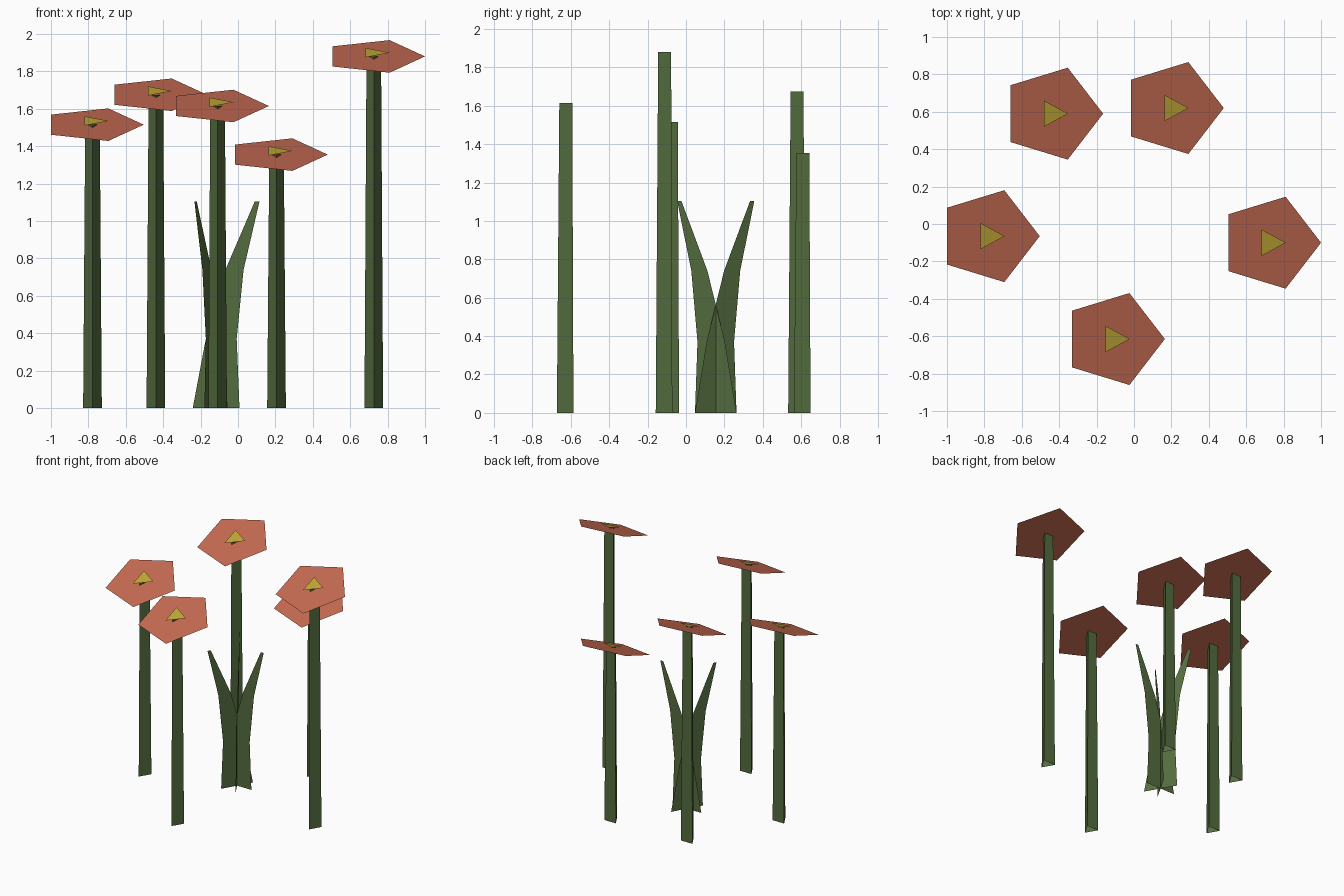
import bpy
from math import cos, sin, tau, pi, radians
from mathutils import Matrix, Vector

if "Cube" in bpy.data.objects:
    bpy.data.objects.remove(bpy.data.objects["Cube"], do_unlink=True)


def make_material(name, rgb):
    mat = bpy.data.materials.new(name)
    mat.use_nodes = True
    mat.diffuse_color = (*rgb, 1)
    mat.node_tree.nodes["Principled BSDF"].inputs["Base Color"].default_value = (*rgb, 1)
    return mat


GREEN = make_material("leaf green", (0.089, 0.152, 0.05))
CORAL = make_material("coral petal", (0.56, 0.145, 0.083))
YELLOW = make_material("yellow centre", (0.53, 0.39, 0.036))


def make_object(name, verts, faces, mat, matrix):
    mesh = bpy.data.meshes.new(name)
    mesh.from_pydata(verts, [], faces)
    mesh.materials.append(mat)
    obj = bpy.data.objects.new(name, mesh)
    obj.matrix_world = matrix
    bpy.context.collection.objects.link(obj)
    return obj


def ring(sides, radius, z=0, start=0):
    angles = [start + tau * i / sides for i in range(sides)]
    return [Vector((radius * cos(a), radius * sin(a), z)) for a in angles]


def make_flower(index, x, y, height):
    place = Matrix.Translation((x, y, 0))
    tilt = Matrix.Rotation(radians(19.5), 4, "X")

    # Open, tapered three-sided stem with one ridge facing the front
    stem = ring(3, 0.0577, 0, -pi / 2) + ring(3, 0.045, height, -pi / 2)
    sides = [(i, (i + 1) % 3, (i + 1) % 3 + 3, i + 3) for i in range(3)]
    make_object(f"stem_{index}", stem, sides, GREEN, place)

    # Flat tilted bloom with a small triangle floating just above it
    for name, count, radius, lift, mat in (("bloom", 5, 0.274, 0, CORAL),
                                           ("bloom_centre", 3, 0.086, 0.02, YELLOW)):
        matrix = Matrix.Translation((x, y, height + lift)) @ tilt
        make_object(f"{name}_{index}", ring(count, radius), [range(count)], mat, matrix)


flowers = [(-0.778, -0.065, 1.515), (-0.439, 0.59, 1.675), (-0.109, -0.615, 1.615),
           (0.206, 0.62, 1.355), (0.726, -0.10, 1.88)]
for number, spot in enumerate(flowers, 1):
    make_flower(number, *spot)

# Three upright blades sharing one axis, each sweeping outwards in its own plane
blade = [(-0.125, 0.125, 0), (-0.055, 0.11, 0.37), (0.05, 0.147, 0.74), (0.207, 0.232, 1.105)]
blade_verts = [(u, 0, z) for inner, outer, z in blade for u in (inner, outer)]
blade_faces = [(i, i + 1, i + 3, i + 2) for i in range(0, len(blade_verts) - 2, 2)]
for number in range(3):
    turn = Matrix.Translation((-0.117, 0.155, 0)) @ Matrix.Rotation(tau * number / 3, 4, "Z")
    make_object(f"leaf_{number + 1}", blade_verts, blade_faces, GREEN, turn)
